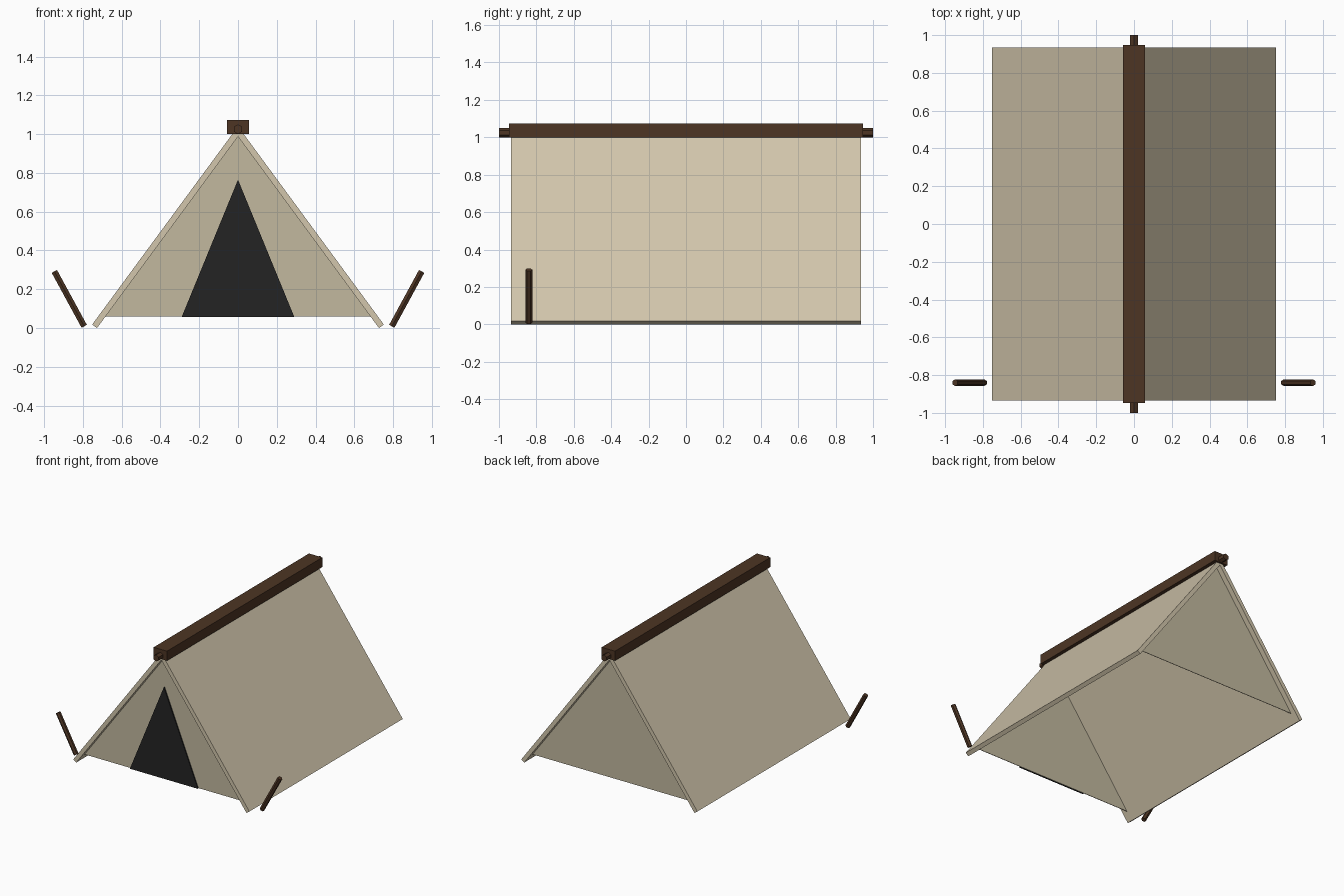
import bpy, math
from mathutils import Matrix, Vector

if "Cube" in bpy.data.objects:
    bpy.data.objects.remove(bpy.data.objects["Cube"])


def material(name, r, g, b):
    lin = [((c / 255 + 0.055) / 1.055) ** 2.4 for c in (r, g, b)]
    m = bpy.data.materials.new(name)
    m.diffuse_color = (*lin, 1)
    m.use_nodes = True
    m.node_tree.nodes["Principled BSDF"].inputs["Base Color"].default_value = m.diffuse_color
    return m


ROOF = material("light canvas", 210, 198, 172)
GABLE = material("canvas", 194, 185, 159)
WOOD = material("dark wood", 77, 53, 36)
DARK = material("door black", 36, 36, 36)


def prism(name, profile, y0, y1, mat):
    """Extrude an (x, z) outline, anticlockwise from the front, from y0 to y1."""
    n = len(profile)
    verts = [(x, y, z) for y in (y0, y1) for x, z in profile]
    faces = [tuple(range(n)), tuple(reversed(range(n, 2 * n)))]
    faces += [(i, i + n, (i + 1) % n + n, (i + 1) % n) for i in range(n)]
    me = bpy.data.meshes.new(name)
    me.from_pydata(verts, [], faces)
    me.materials.append(mat)
    ob = bpy.data.objects.new(name, me)
    bpy.context.collection.objects.link(ob)
    return ob


def rod(name, start, end, radius, mat):
    """Six-sided rod between two points."""
    a, b = Vector(start), Vector(end)
    d = b - a
    if abs(d.y) > abs(d.z):
        rot = Matrix.Rotation(math.pi / 2, 4, 'X')
    else:
        rot = Matrix.Rotation(math.atan2(d.x, d.z), 4, 'Y')
    bpy.ops.mesh.primitive_cylinder_add(vertices=6, radius=radius, depth=d.length)
    ob = bpy.context.object
    ob.name = name
    ob.data.transform(Matrix.Translation((a + b) / 2) @ rot)
    ob.data.materials.append(mat)


# Roof panels, meeting under the ridge beam, with square-cut eaves
panel = [(0.727, 0.0), (0.752, 0.018), (0.0, 1.04), (0.0, 0.987)]
prism("roof_right", panel, -0.935, 0.935, ROOF)
prism("roof_left", [(-x, z) for x, z in reversed(panel)], -0.935, 0.935, ROOF)

# End walls, set back a little inside the roof edges
wall = [(-0.70, 0.06), (0.70, 0.06), (0.0, 1.0)]
prism("front_wall", wall, -0.895, -0.891, GABLE)
prism("back_wall", wall, 0.891, 0.895, GABLE)

# Dark door opening
prism("door", [(-0.29, 0.058), (0.29, 0.058), (0.0, 0.765)], -0.904, -0.895, DARK)

# Ridge beam and the pole running through it
beam = [(-0.057, 1.0), (0.057, 1.0), (0.057, 1.074), (-0.057, 1.074)]
prism("ridge_beam", beam, -0.947, 0.947, WOOD)
rod("ridge_pole", (0, -1, 1.025), (0, 1, 1.025), 0.025, WOOD)

# Leaning pegs at the front corners
for side, s in (("left", -1), ("right", 1)):
    rod("peg_" + side, (s * 0.793, -0.84, 0.009), (s * 0.947, -0.84, 0.292), 0.018, WOOD)
